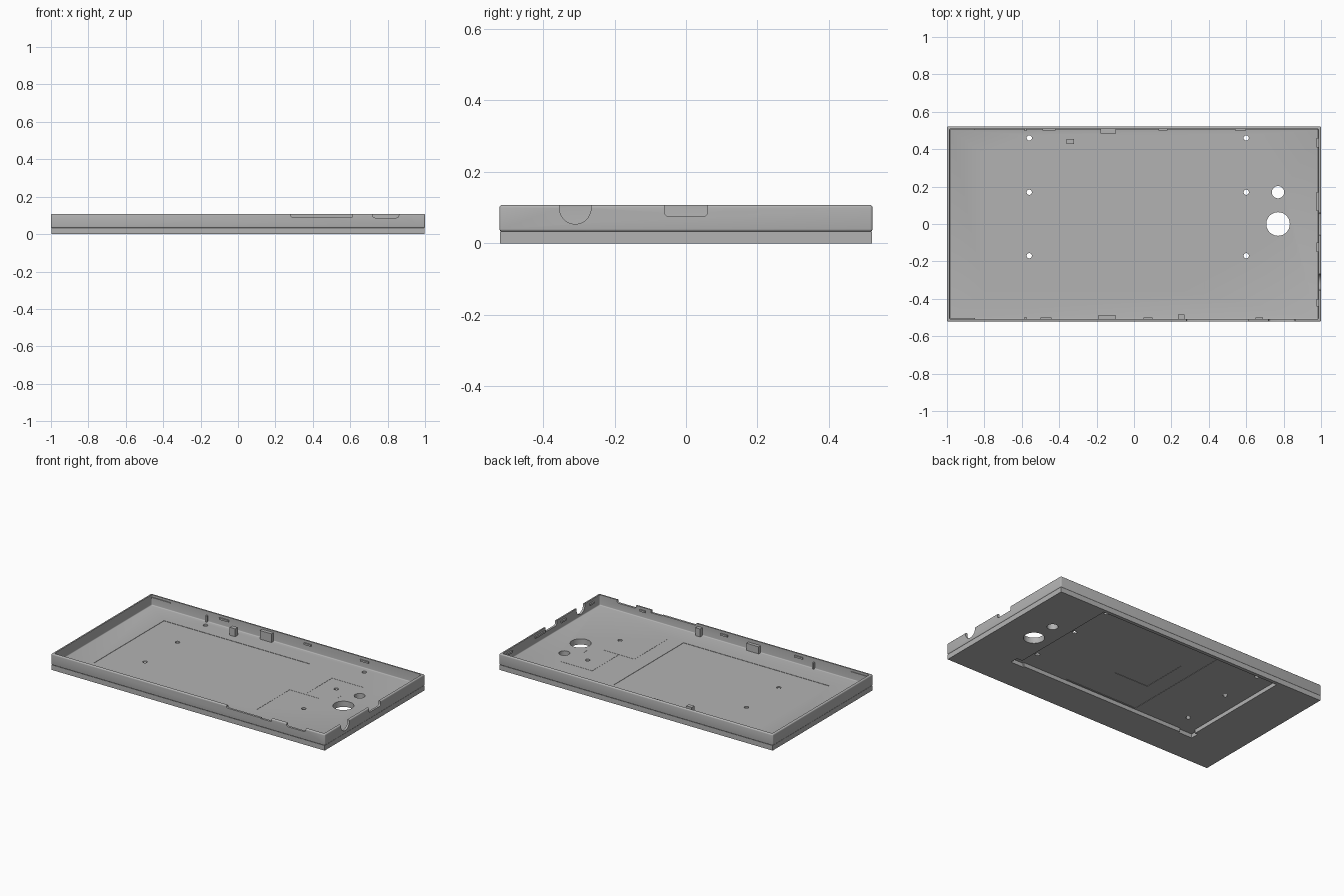
import bpy, bmesh, math
from mathutils import Matrix

default = bpy.data.objects.get("Cube")
if default:
    bpy.data.objects.remove(default, do_unlink=True)

grey = bpy.data.materials.new("mid_grey_plastic")
grey.use_nodes = True
colour = (0.45, 0.45, 0.45, 1)
grey.diffuse_color = colour
grey.node_tree.nodes["Principled BSDF"].inputs["Base Color"].default_value = colour


def add(name, bm):
    me = bpy.data.meshes.new(name)
    bm.to_mesh(me)
    bm.free()
    me.materials.append(grey)
    ob = bpy.data.objects.new(name, me)
    bpy.context.collection.objects.link(ob)
    return ob


def box(name, x, y, z, bevel=0.0, axis=None):
    """Box from ranges; axis limits the bevel to edges along that axis."""
    bm = bmesh.new()
    bmesh.ops.create_cube(bm, size=1)
    for v in bm.verts:
        for i, (lo, hi) in enumerate((x, y, z)):
            v.co[i] = lo if v.co[i] < 0 else hi
    if bevel:
        edges = [e for e in bm.edges if axis is None or
                 abs((e.verts[0].co - e.verts[1].co).normalized()[axis]) > 0.9]
        bmesh.ops.bevel(bm, geom=edges, offset=bevel, segments=4, profile=0.5, affect='EDGES')
    return add(name, bm)


def cylinder(name, centre, radius, depth, along_x=False):
    bm = bmesh.new()
    bmesh.ops.create_cone(bm, cap_ends=True, segments=40, radius1=radius, radius2=radius, depth=depth)
    if along_x:
        bmesh.ops.rotate(bm, verts=bm.verts, matrix=Matrix.Rotation(math.pi / 2, 3, 'Y'))
    bmesh.ops.translate(bm, verts=bm.verts, vec=centre)
    return add(name, bm)


def cut(target, cutters):
    """Subtract every cutter, then discard the cutters."""
    for c in cutters:
        c.hide_render = True
        mod = target.modifiers.new("cut", 'BOOLEAN')
        mod.operation, mod.solver, mod.object = 'DIFFERENCE', 'EXACT', c
    bpy.context.view_layer.update()
    graph = bpy.context.evaluated_depsgraph_get()
    me = bpy.data.meshes.new_from_object(target.evaluated_get(graph))
    target.modifiers.clear()
    target.data = me
    for c in cutters:
        bpy.data.objects.remove(c, do_unlink=True)


FLOOR = 0.038
screws = [(x, y) for x in (-0.56, 0.6) for y in (-0.17, 0.17, 0.46)]
openings = [(0.77, 0, 0.063), (0.77, 0.17, 0.033)] + [(x, y, 0.014) for x, y in screws]


def opening_cutters():
    return [cylinder("opening_cutter", (x, y, 0.03), r, 0.2) for x, y, r in openings]


# Upper tray: rounded shell, cavity, holes and wall notches
tray = box("upper_tray", (-1, 1), (-0.522, 0.522), (0.033, 0.107), 0.007)
cut(tray, opening_cutters() + [
    box("cavity", (-0.986, 0.986), (-0.508, 0.508), (FLOOR, 0.2), 0.006),
    box("battery_step", (-0.8, 0.27), (-0.36, 0.37), (FLOOR - 0.002, 0.1)),
    box("slider_notch", (0.28, 0.61), (-0.6, -0.49), (0.092, 0.2), 0.01, 1),
    box("slider_step", (0.53, 0.61), (-0.6, -0.49), (0.088, 0.2)),
    box("button_notch", (0.72, 0.86), (-0.6, -0.49), (0.087, 0.2), 0.014, 1),
    box("port_notch", (0.97, 1.1), (-0.06, 0.06), (0.076, 0.2), 0.01, 0),
    cylinder("jack_notch", (1, -0.31, 0.098), 0.044, 0.06, True),
    box("jack_top", (0.97, 1.1), (-0.354, -0.266), (0.098, 0.2)),
])

# Lower plate: pocket underneath with stepped centre panel
plate = box("lower_plate", (-0.997, 0.997), (-0.52, 0.52), (0, 0.0335))
cut(plate, opening_cutters() + [
    box("pocket", (-0.68, 0.65), (-0.295, 0.497), (-0.1, 0.026)),
    box("pocket_slot", (0.6, 0.69), (-0.305, -0.25), (-0.1, 0.026)),
    box("pocket_slot", (-0.7, -0.6), (-0.305, -0.25), (-0.1, 0.026)),
    box("centre_panel", (-0.25, 0.28), (-0.285, 0.46), (-0.1, 0.028)),
    box("square_panel", (-0.14, 0.11), (-0.045, 0.27), (-0.1, 0.03)),
])

for ob in (tray, plate):
    bpy.ops.object.select_all(action='DESELECT')
    ob.select_set(True)
    bpy.context.view_layer.objects.active = ob
    bpy.ops.object.shade_smooth_by_angle(angle=math.radians(35))

# Snap clips along the long walls
for side, spots in ((1, ((-0.49, -0.42), (0.13, 0.18), (0.54, 0.6))),
                    (-1, ((-0.5, -0.44), (0.05, 0.1), (0.65, 0.69)))):
    for span in spots:
        box("long_wall_clip", span, sorted((side * 0.5, side * 0.512)), (0.078, 0.09))
    box("end_ledge", (-0.988, -0.85), sorted((side * 0.503, side * 0.512)), (0.085, 0.092))
    box("locating_rib", (-0.585, -0.575), sorted((side * 0.497, side * 0.512)), (FLOOR, 0.08))

# Snap clips on the short wall
for span in ((0.41, 0.46), (0.07, 0.17), (-0.15, -0.1), (-0.44, -0.4)):
    box("short_wall_clip", (0.977, 0.99), span, (0.078, 0.09))

# Upright tabs and post inside the tray
box("back_tab", (-0.18, -0.095), (0.485, 0.512), (FLOOR, 0.095))
box("front_tab", (-0.19, -0.1), (-0.512, -0.487), (FLOOR, 0.085))
box("small_front_tab", (0.235, 0.27), (-0.512, -0.483), (FLOOR, 0.09))
box("inner_post", (-0.36, -0.32), (0.427, 0.455), (FLOOR - 0.002, 0.09))

# Thin guide ribs on the tray floor
RIB = 0.003
for x, y0, y1 in ((0.377, -0.35, 0), (0.49, 0, 0.28), (0.68, 0.06, 0.11)):
    box("floor_rib", (x - RIB / 2, x + RIB / 2), (y0, y1), (FLOOR - RIB, FLOOR + 0.001))
for y, x0, x1 in ((0, 0.377, 0.6), (0.28, 0.49, 0.72)):
    box("floor_rib", (x0, x1), (y - RIB / 2, y + RIB / 2), (FLOOR - RIB, FLOOR + 0.001))
